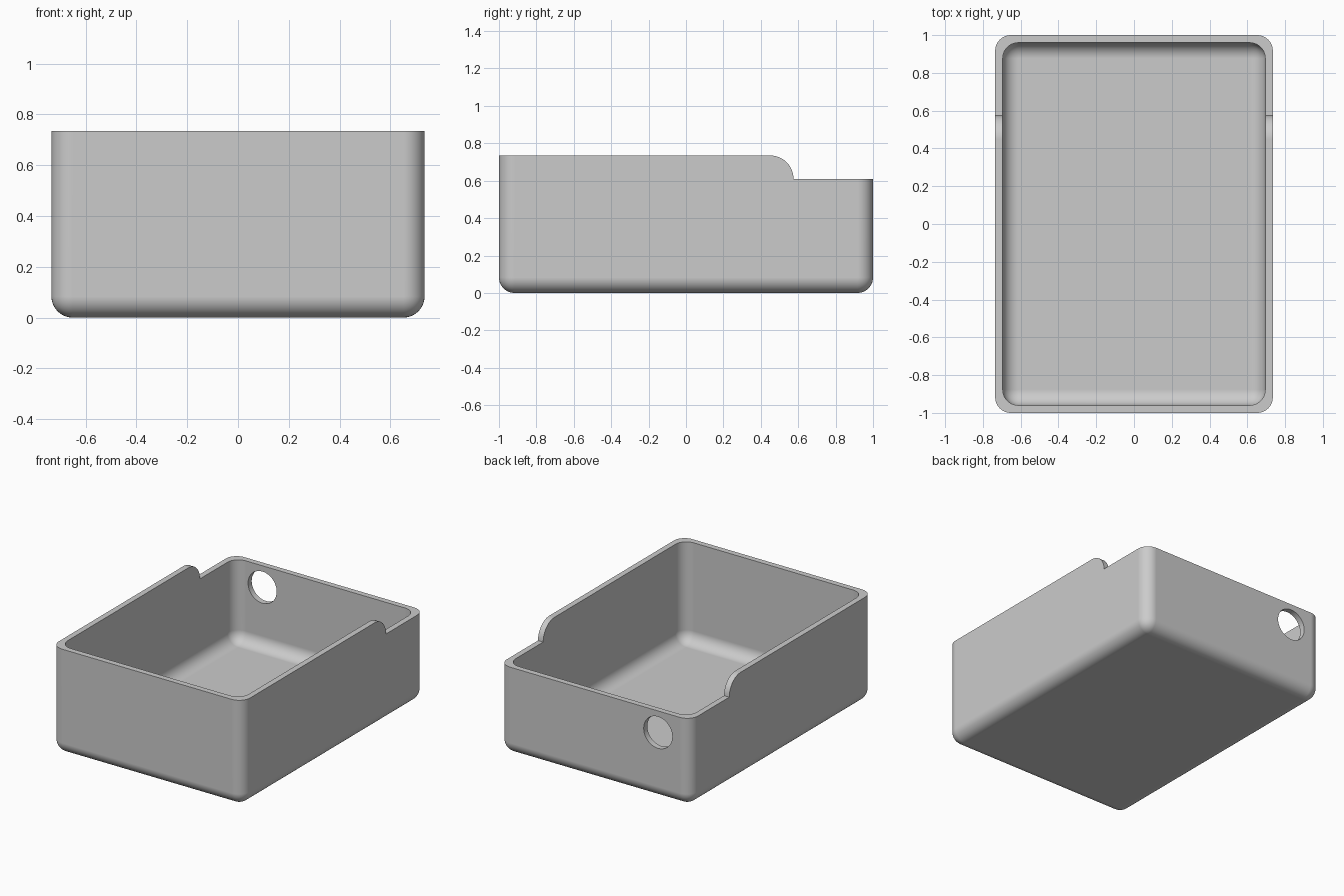
import bpy
import bmesh
import math
from mathutils import Matrix

default = bpy.data.objects.get("Cube")
if default:
    bpy.data.objects.remove(default, do_unlink=True)

HALF_X, HALF_Y, HEIGHT = 0.735, 1.0, 0.735
WALL, FILLET = 0.04, 0.083
BACK_Z, STEP_Y, STEP_R = 0.61, 0.575, 0.125

grey = bpy.data.materials.new("light grey")
grey.use_nodes = True
grey.diffuse_color = (0.6, 0.6, 0.6, 1)
grey.node_tree.nodes["Principled BSDF"].inputs["Base Color"].default_value = (0.6, 0.6, 0.6, 1)


def add_object(name, bm):
    bmesh.ops.recalc_face_normals(bm, faces=bm.faces)
    mesh = bpy.data.meshes.new(name)
    bm.to_mesh(mesh)
    bm.free()
    mesh.materials.append(grey)
    obj = bpy.data.objects.new(name, mesh)
    bpy.context.collection.objects.link(obj)
    return obj


def rounded_tub(name, hx, hy, z0, z1, radius):
    """Solid block with every edge rounded except those of the top."""
    bm = bmesh.new()
    size = Matrix.Diagonal((2 * hx, 2 * hy, z1 - z0, 1))
    bmesh.ops.create_cube(bm, size=1, matrix=Matrix.Translation((0, 0, (z0 + z1) / 2)) @ size)
    edges = [e for e in bm.edges if min(v.co.z for v in e.verts) < z0 + 0.01]
    bmesh.ops.bevel(bm, geom=edges, offset=radius, segments=10, profile=0.5, affect='EDGES')
    return add_object(name, bm)


def extruded_profile(name, points):
    """Sweep a (y, z) outline across the full width."""
    bm = bmesh.new()
    face = bm.faces.new([bm.verts.new((-1, y, z)) for y, z in points])
    swept = bmesh.ops.extrude_face_region(bm, geom=[face])["geom"]
    bmesh.ops.translate(bm, vec=(2, 0, 0), verts=[g for g in swept if isinstance(g, bmesh.types.BMVert)])
    return add_object(name, bm)


# Open box shell
box = rounded_tub("open_box", HALF_X, HALF_Y, 0, HEIGHT, FILLET)
cavity = rounded_tub("cavity_cutter", HALF_X - WALL, HALF_Y - WALL, WALL, 1.0, FILLET)

# Lowered rear rim with a rounded shoulder
arc = [math.radians(90 * i / 12) for i in range(13)]
shoulder = [(STEP_Y - STEP_R + STEP_R * math.sin(a), BACK_Z + STEP_R * math.cos(a)) for a in arc]
outline = shoulder + [(1.2, BACK_Z), (1.2, 1.0), (STEP_Y - STEP_R, 1.0)]
step = extruded_profile("rear_rim_cutter", outline)

# Round cable hole in the back wall
bm = bmesh.new()
bmesh.ops.create_cone(bm, cap_ends=True, segments=48, radius1=0.11, radius2=0.11, depth=0.3,
                      matrix=Matrix.Translation((-0.485, HALF_Y, 0.46)) @ Matrix.Rotation(math.pi / 2, 4, 'X'))
hole = add_object("cable_hole_cutter", bm)

# Cut the shell and keep only the finished part
bpy.ops.object.select_all(action='DESELECT')
bpy.context.view_layer.objects.active = box
box.select_set(True)
for cutter in (cavity, step, hole):
    cutter.hide_render = True
    mod = box.modifiers.new(cutter.name, 'BOOLEAN')
    mod.operation, mod.solver, mod.object = 'DIFFERENCE', 'EXACT', cutter
    bpy.ops.object.modifier_apply(modifier=mod.name)
    bpy.data.objects.remove(cutter, do_unlink=True)

# Smooth fillets, crisp rims, flat walls
bpy.ops.object.shade_smooth_by_angle(angle=math.radians(30))
normals = box.modifiers.new("flat_walls", 'WEIGHTED_NORMAL')
normals.keep_sharp = True
